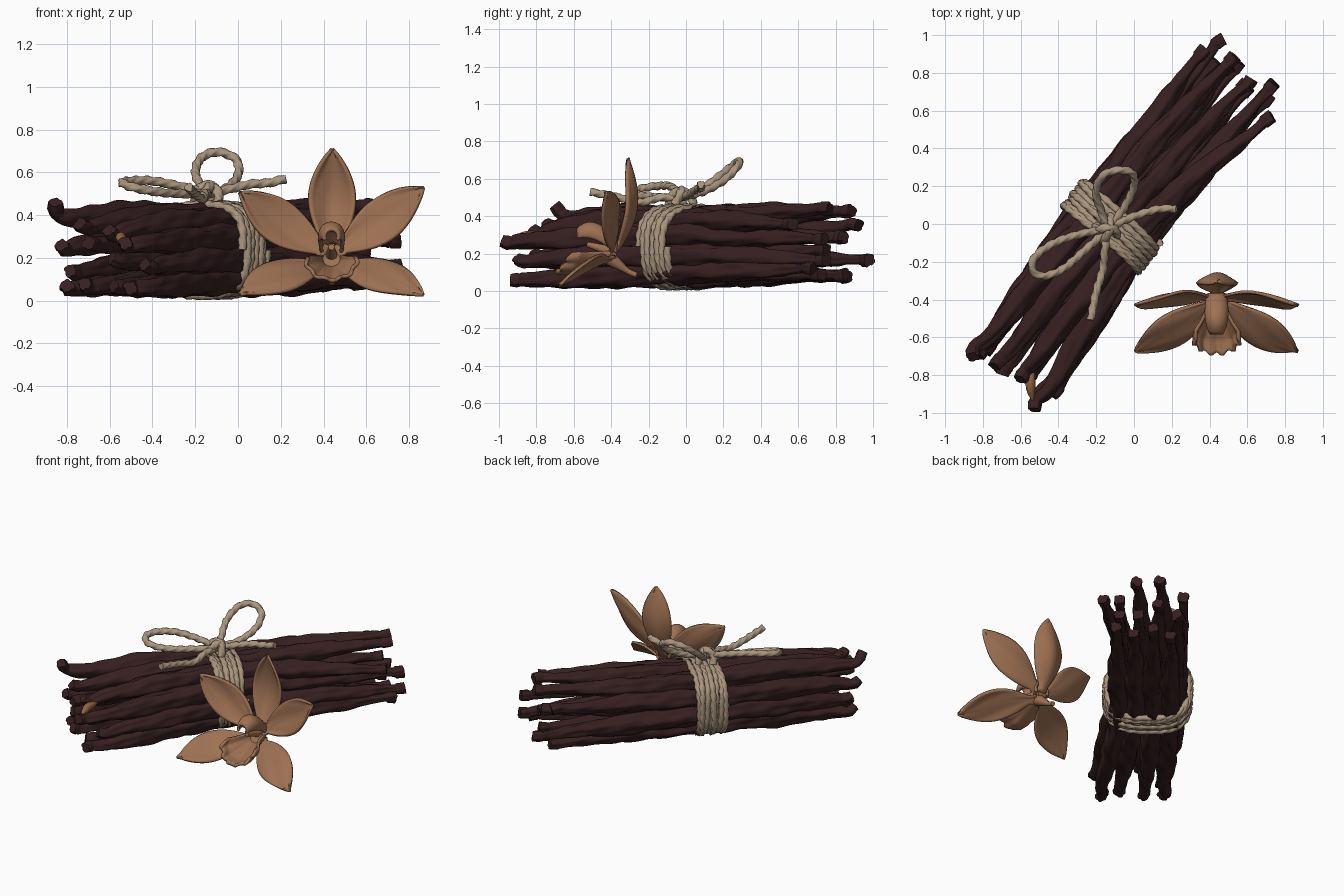
import bpy, bmesh, math, random
from mathutils import Vector as V

if "Cube" in bpy.data.objects:
    bpy.data.objects.remove(bpy.data.objects["Cube"])
random.seed(4)
sin, cos, pi = math.sin, math.cos, math.pi


def material(name, rgb):
    m = bpy.data.materials.new(name)
    m.diffuse_color = (*rgb, 1)
    m.use_nodes = True
    m.node_tree.nodes["Principled BSDF"].inputs["Base Color"].default_value = m.diffuse_color
    return m


POD = material("dark pod brown", (0.038, 0.014, 0.015))
TWINE = material("twine beige", (0.40, 0.30, 0.205))
PETAL = material("petal tan", (0.34, 0.165, 0.085))
SEED = material("split pod ochre", (0.28, 0.13, 0.05))


def build(name, verts, faces, mat, thick=0):
    me = bpy.data.meshes.new(name)
    me.from_pydata([tuple(v) for v in verts], [], faces)
    bm = bmesh.new()
    bm.from_mesh(me)
    bmesh.ops.recalc_face_normals(bm, faces=bm.faces)
    for f in bm.faces:
        f.smooth = len(f.verts) == 4
    bm.to_mesh(me)
    bm.free()
    me.materials.append(mat)
    ob = bpy.data.objects.new(name, me)
    bpy.context.collection.objects.link(ob)
    if thick:
        mod = ob.modifiers.new("thickness", "SOLIDIFY")
        mod.thickness, mod.offset = thick, 0
    return ob


def smooth_path(pts, step):
    """Catmull-Rom through the points, sampled about every step."""
    pts = [V(p) for p in pts]
    p = [pts[0] * 2 - pts[1]] + pts + [pts[-1] * 2 - pts[-2]]
    out = []
    for a, b, c, d in zip(p, p[1:], p[2:], p[3:]):
        n = max(2, int((c - b).length / step))
        for k in range(n):
            t = k / n
            out.append(0.5 * (2 * b + (c - a) * t + (2 * a - 5 * b + 4 * c - d) * t * t
                              + (3 * b - a - 3 * c + d) * t ** 3))
    return out + [pts[-1]]


def sweep(name, path, radius, sides, mat):
    """Tube along path; radius(t, angle, distance) shapes the section."""
    verts, faces, n, dist = [], [], len(path), 0
    up = V((0.13, 0.21, 1))
    for i, p in enumerate(path):
        tan = (path[min(i + 1, n - 1)] - path[max(i - 1, 0)]).normalized()
        up = (up - tan * up.dot(tan)).normalized()
        side = tan.cross(up)
        if i:
            dist += (p - path[i - 1]).length
        for k in range(sides):
            a = 2 * pi * k / sides
            verts.append(p + (side * cos(a) + up * sin(a)) * radius(i / (n - 1), a, dist))
    for i in range(n - 1):
        for k in range(sides):
            q = (k + 1) % sides
            faces.append((i * sides + k, i * sides + q, (i + 1) * sides + q, (i + 1) * sides + k))
    faces += [tuple(range(sides)), tuple(range((n - 1) * sides, n * sides))]
    return build(name, verts, faces, mat)


def sheet(name, f, n, m, mat, thick):
    verts = [f(i / n, j / m) for i in range(n + 1) for j in range(m + 1)]
    faces = [(i * (m + 1) + j, i * (m + 1) + j + 1, (i + 1) * (m + 1) + j + 1, (i + 1) * (m + 1) + j)
             for i in range(n) for j in range(m)]
    return build(name, verts, faces, mat, thick)


def world(s, u, z):
    """Bundle frame: s along the pods, u across them."""
    return V((0.615 * s + 0.789 * u, 0.789 * s - 0.615 * u, z))


# Pods: middle u, z, then lower end s, u, z, then upper end s, u, z
PODS = [
    (-.225, .095, -1.03, -.21, .07, .95, -.20, .08), (-.12, .083, -1.05, -.09, .08, 1.02, -.09, .09),
    (-.01, .083, -1.01, .05, .07, .95, .03, .09), (.085, .10, -1.05, .18, .06, .98, .14, .12),
    (-.275, .19, -1.02, -.20, .14, 1.065, -.235, .165),
    (.105, .195, -.98, .21, .17, 1.05, .12, .165), (-.05, .19, -1.0, .03, .2, .96, .0, .22),
    (-.26, .295, -1.06, -.22, .26, .96, -.28, .35), (-.14, .29, -1.06, -.06, .27, .98, -.12, .29),
    (.09, .30, -1.10, .19, .27, 1.04, .12, .28),
    (-.20, .385, -1.08, -.24, .46, 1.03, -.13, .43), (-.08, .395, -1.05, -.12, .36, .99, .01, .44),
    (.03, .375, -1.02, .03, .33, .90, .22, .36)]
for i, (mu, mz, ls, lu, lz, hs, hu, hz) in enumerate(PODS):
    ph = random.uniform(0, 6)
    jit = lambda a: random.uniform(-a, a)
    mix = lambda a, b, k: a + (b - a) * k
    hook = 0.07 if lz > .4 else .012
    pts = [world(ls, lu, lz),
           world(ls + .05, lu + jit(.03), lz - hook + jit(.012)),
           world(ls + .17, mix(mu, lu, .8) + jit(.01), mix(mz, lz - hook, .75)),
           world(-.5, mix(mu, lu, .35) + jit(.012), mix(mz, lz, .3) + jit(.006)),
           world(-.08, mu, mz),
           world(.4, mix(mu, hu, .35) + jit(.012), mix(mz, hz, .35) + jit(.006)),
           world(hs - .16, mix(mu, hu, .85), mix(mz, hz, .85)),
           world(hs - .05, hu + jit(.01), hz + jit(.01)), world(hs, hu + .008, hz)]

    def pod_radius(t, a, d, ph=ph):
        r = 0.025 + 0.035 * min(1, t / .22) ** .8
        if t > .7:
            r = 0.060 - 0.032 * min(1, (t - .7) / .24) ** 1.1
        if t > .975 or t < .02:
            r += .006
        return r * (1 + .10 * sin(4 * a + 9 * t + ph) + .07 * sin(7 * a - 21 * t + ph * 2)
                    + .06 * sin(38 * t + 2 * a + ph) + .05 * sin(71 * t - 3 * a + ph))
    sweep(f"vanilla_pod_{i + 1}", smooth_path(pts, .018), pod_radius, 24, POD)

# Ochre split on one pod end
sweep("pod_split", smooth_path([(-.535, -.755, .30), (-.548, -.85, .295), (-.535, -.94, .275)], .02),
      lambda t, a, d: .005 + .021 * sin(pi * t), 8, SEED)


# Twine: three-ply cord section that twists along its length
def cord(r):
    return lambda t, a, d: r * (1 + .17 * cos(3 * a - 100 * d) + .05 * sin(190 * d + 5 * a))


wrap, TURNS, N = [], 8, 120
spw = lambda c: math.copysign(abs(c) ** .7, c)
for k in range(TURNS * N + 1):
    a, turn = 2 * pi * k / N, k / N
    grow = .006 * sin(turn * 2.3) + .003 * sin(a * 3)
    wrap.append(world(-.17 + .18 * turn / TURNS + .014 * cos(a) * -1 + .01 * sin(a + turn * 1.7),
                      -.088 + (.258 + grow) * spw(cos(a)), .238 + (.209 + grow * .7) * spw(sin(a))))
sweep("twine_wrap", wrap, cord(.019), 12, TWINE)

# Bow loops, tails and knot
K = (-.14, -.03, .5)
BOW = {
    "bow_loop_upright": [K, (-.17, .06, .53), (-.20, .16, .60), (-.17, .25, .67), (-.09, .285, .695),
                         (-.01, .27, .66), (.00, .2, .59), (-.05, .09, .53), K],
    "bow_loop_side": [K, (-.25, -.045, .53), (-.40, -.09, .56), (-.51, -.16, .56), (-.54, -.23, .55),
                      (-.49, -.275, .53), (-.38, -.24, .51), (-.25, -.13, .50), K],
    "bow_tail_right": [K, (-.05, .02, .52), (.06, .06, .545), (.14, .08, .55), (.225, .08, .57)],
    "bow_tail_front": [K, (-.155, -.14, .50), (-.165, -.24, .475), (-.20, -.36, .50), (-.23, -.51, .53)],
    "knot_wrap": [(-.20, -.01, .46), (-.19, -.03, .51), (-.15, -.02, .54), (-.10, -.03, .52), (-.09, -.06, .46)],
    "knot_cross": [(-.17, -.09, .46), (-.15, -.075, .51), (-.13, -.03, .535), (-.12, .02, .51), (-.12, .04, .46)]}
for name, pts in BOW.items():
    sweep(name, smooth_path(pts, .009), cord(.022 if "knot" in name else .02), 12, TWINE)


# Flower petals: pointed, cupped blades with a centre fold
def petal(name, base, tip, normal, half, bend, cup):
    base, tip = V(base), V(tip)
    d = tip - base
    side = V(normal).cross(d).normalized()
    nrm = d.cross(side).normalized()

    def f(t, v):
        v = 2 * v - 1
        w = half * max(sin(pi * t ** 1.1) ** .85 if t < 1 else 0, .33 * (1 - t) ** 2)
        lift = bend * sin(pi * t) + w * (cup * v * v + .08 * abs(v)) + .004 * sin(9 * t + 6 * v) * abs(v)
        return base + d * t + side * v * w + nrm * lift
    sheet(name, f, 22, 14, PETAL, .016)


petal("top_sepal", (.44, -.37, .21), (.44, -.31, .71), (0, -1, 0), .108, -.075, .45)
for tag, sx in (("right", 1), ("left", -1)):
    X = lambda x: .437 + sx * x
    petal(f"upper_petal_{tag}", (X(.02), -.39, .22), (X(.43), -.43, .53 if sx > 0 else .505),
          (0, -.9, .42), .108, -.035, .15)
    petal(f"lower_petal_{tag}", (X(.02), -.40, .17), (X(.43), -.675, .03),
          (0, -.68, .73), .108, .035, -.15)


# Ruffled lip: open trough, widest at its side lobes, with a drooping front
def lip(t, v):
    a = (2 * v - 1) * (1.9 - .2 * t)
    r = .042 + .062 * min(1, t * 1.25) ** 2
    r *= 1 + .06 * t ** 2 * sin(9 * a + 1)
    y = -.40 - .19 * t - .10 * t * t * (.5 + .5 * cos(a * 1.2)) + .010 * t ** 3 * cos(11 * a)
    return V((.437 + 1.12 * r * sin(a), y, .20 - .01 * t - r * cos(a) * (1 - .12 * t)))


sheet("ruffled_lip", lip, 20, 40, PETAL, .018)


# Column hood arching over the lip, closed at its rounded front
def hood(t, v):
    a = (2 * v - 1) * 2.1
    r = .046 + .010 * sin(pi * t) - .016 * t ** 5
    return V((.437 + r * sin(a), -.37 - .21 * t, .225 + .11 * sin(t * 1.9) - .03 * t + r * cos(a)))


sheet("column_hood", hood, 14, 18, PETAL, .015)
sweep("column_core", smooth_path([(.437, -.37, .20), (.437, -.46, .23), (.437, -.53, .25)], .02),
      lambda t, a, d: .032 - .018 * t, 12, PETAL)

# Short stem behind the flower
sweep("flower_stem", smooth_path([(.437, -.43, .19), (.437, -.36, .14), (.437, -.31, .105), (.437, -.265, .085)], .015),
      lambda t, a, d: .045 - .03 * min(1, t * 1.4), 12, PETAL)
